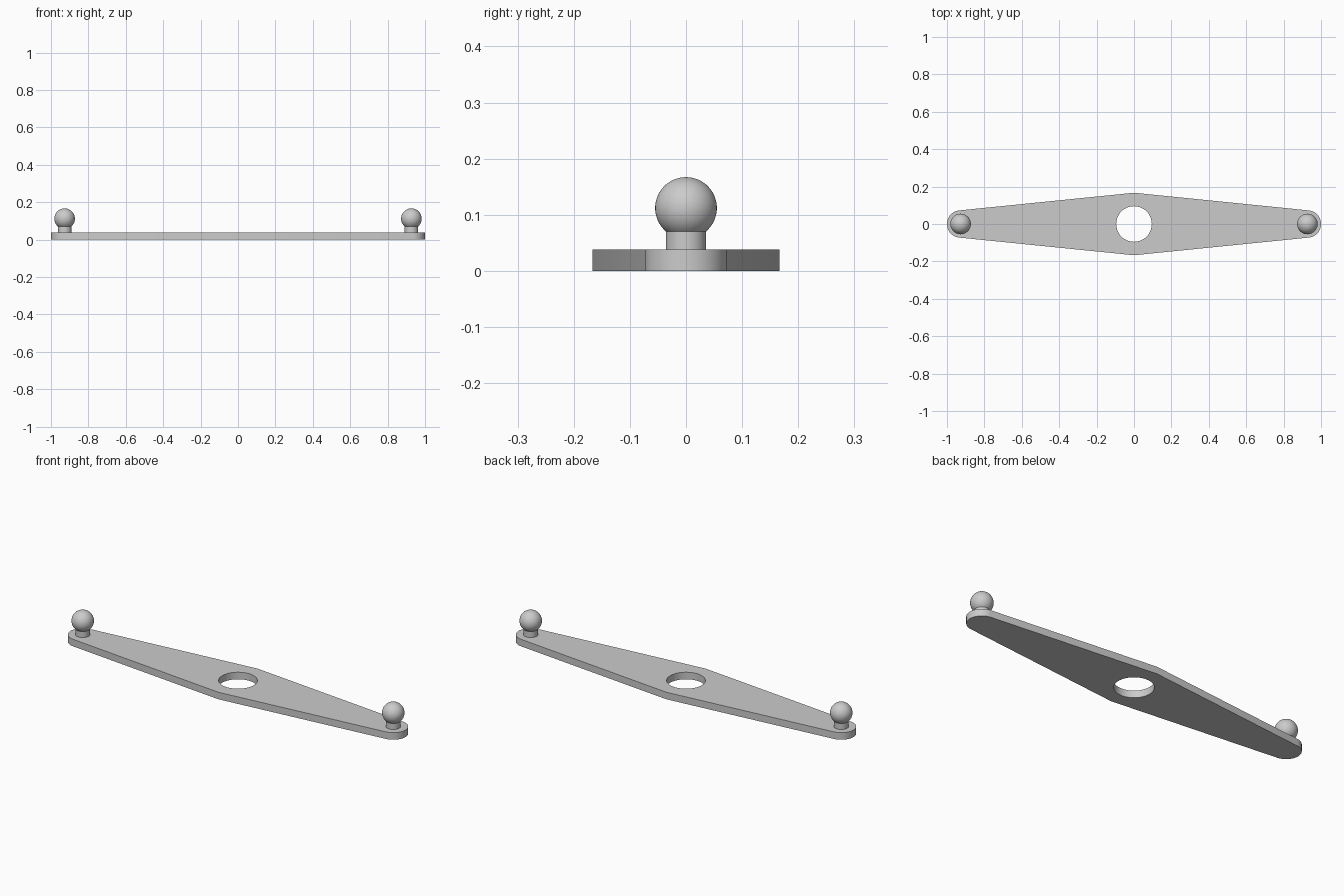
import bpy, bmesh, math
from mathutils import Vector

if "Cube" in bpy.data.objects:
    bpy.data.objects.remove(bpy.data.objects["Cube"])

THICK = 0.038        # plate thickness
HALF_WIDTH = 0.167   # at the middle
END_X, END_R = 0.927, 0.073
HOLE_R = 0.095
NECK_R, BALL_R, BALL_Z = 0.036, 0.055, 0.112

grey = bpy.data.materials.new("light_grey")
grey.use_nodes = True
grey.diffuse_color = (0.6, 0.6, 0.6, 1)
grey.node_tree.nodes["Principled BSDF"].inputs["Base Color"].default_value = (0.6, 0.6, 0.6, 1)


def make_object(name, bm):
    bmesh.ops.recalc_face_normals(bm, faces=bm.faces)
    mesh = bpy.data.meshes.new(name)
    bm.to_mesh(mesh)
    bm.free()
    mesh.materials.append(grey)
    obj = bpy.data.objects.new(name, mesh)
    bpy.context.collection.objects.link(obj)
    bpy.ops.object.select_all(action='DESELECT')
    obj.select_set(True)
    bpy.context.view_layer.objects.active = obj
    bpy.ops.object.shade_smooth_by_angle(angle=math.radians(30))
    return obj


def arc(cx, radius, start, end, steps):
    return [(cx + radius * math.cos(start + (end - start) * i / steps),
             radius * math.sin(start + (end - start) * i / steps))
            for i in range(steps + 1)]


# Plate: two wide points joined by tangents to the rounded ends, with a centre hole
reach = math.hypot(END_X, HALF_WIDTH)
tangent = math.pi - math.atan2(HALF_WIDTH, END_X) - math.acos(END_R / reach)
right_end = arc(END_X, END_R, -tangent, tangent, 32)
left_end = [(-x, -y) for x, y in right_end]
outline = right_end + [(0, HALF_WIDTH)] + left_end + [(0, -HALF_WIDTH)]
hole = arc(0, HOLE_R, 0, math.tau, 64)[:-1]

bm = bmesh.new()
for loop in (outline, hole):
    verts = [bm.verts.new((x, y, 0)) for x, y in loop]
    for a, b in zip(verts, verts[1:] + verts[:1]):
        bm.edges.new((a, b))
bmesh.ops.triangle_fill(bm, edges=bm.edges[:], use_beauty=True, normal=(0, 0, 1))
top = bmesh.ops.extrude_face_region(bm, geom=bm.faces[:])["geom"]
bmesh.ops.translate(bm, vec=Vector((0, 0, THICK)),
                    verts=[g for g in top if isinstance(g, bmesh.types.BMVert)])
make_object("plate", bm)

# Ball studs: a neck and a ball turned from one profile at each end
joint = math.asin(NECK_R / BALL_R)
profile = [(0, THICK / 2), (NECK_R, THICK / 2)]
for i in range(25):
    a = joint + (math.pi - joint) * i / 24
    profile.append((BALL_R * math.sin(a), BALL_Z - BALL_R * math.cos(a)))

for side, name in ((1, "left_ball_stud"), (-1, "right_ball_stud")):
    bm = bmesh.new()
    verts = [bm.verts.new((side * END_X + r, 0, z)) for r, z in profile]
    edges = [bm.edges.new(pair) for pair in zip(verts, verts[1:])]
    bmesh.ops.spin(bm, geom=verts + edges, cent=(side * END_X, 0, 0),
                   axis=(0, 0, 1), angle=math.tau, steps=48, use_duplicate=False)
    bmesh.ops.remove_doubles(bm, verts=bm.verts, dist=0.0001)
    make_object(name, bm)
